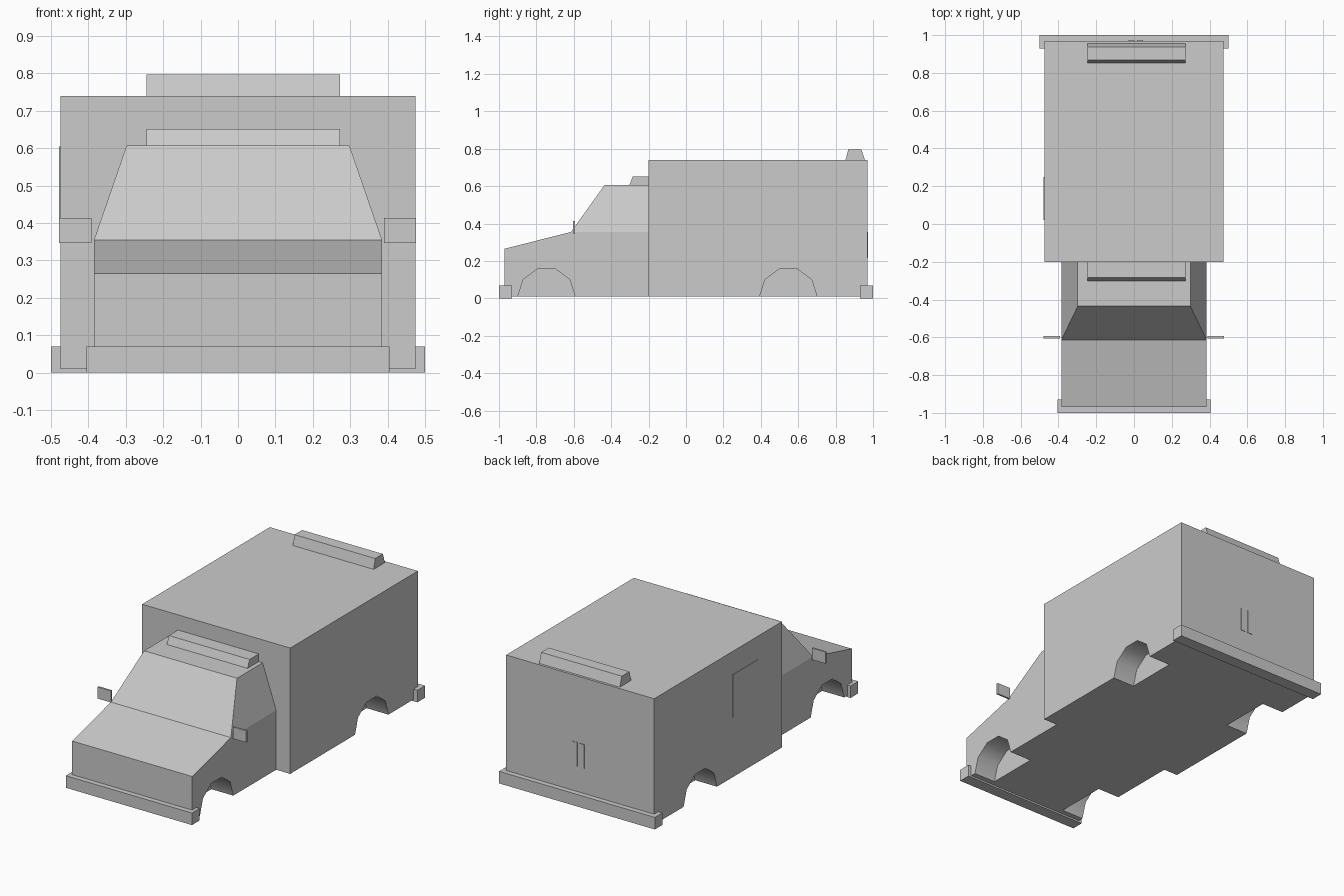
import bpy
import bmesh

cube = bpy.data.objects.get("Cube")
if cube:
    bpy.data.objects.remove(cube, do_unlink=True)

# Single body colour
grey = bpy.data.materials.new("body grey")
grey.use_nodes = True
colour = (0.6, 0.6, 0.6, 1)
grey.diffuse_color = colour
grey.node_tree.nodes["Principled BSDF"].inputs["Base Color"].default_value = colour


def prism(name, profile, x0, x1, x_top=None):
    """Extrude a (y, z) profile from x0 to x1; x_top narrows the highest points."""
    bm = bmesh.new()
    high = max(z for y, z in profile)
    ends = []
    for x, side in ((x0, -1), (x1, 1)):
        ends.append([bm.verts.new((side * x_top if x_top and z == high else x, y, z))
                     for y, z in profile])
    bm.faces.new(ends[0])
    bm.faces.new(ends[1][::-1])
    n = len(profile)
    for i in range(n):
        j = (i + 1) % n
        bm.faces.new((ends[0][i], ends[0][j], ends[1][j], ends[1][i]))
    bmesh.ops.recalc_face_normals(bm, faces=bm.faces)
    mesh = bpy.data.meshes.new(name)
    bm.to_mesh(mesh)
    bm.free()
    mesh.materials.append(grey)
    obj = bpy.data.objects.new(name, mesh)
    bpy.context.collection.objects.link(obj)
    return obj


def box(name, x0, x1, y0, y1, z0, z1):
    return prism(name, [(y0, z0), (y0, z1), (y1, z1), (y1, z0)], x0, x1)


def cut_wheel_wells(body, y, half_width, depth=0.14):
    """Cut a rounded well into both sides of the body around the axle at y."""
    half_arch = [(0.158, -0.05), (0.153, 0.01), (0.125, 0.1), (0.047, 0.158)]
    arch = [(y - a, z) for a, z in half_arch] + [(y + a, z) for a, z in half_arch[::-1]]
    for side in (-1, 1):
        xs = sorted((side * (half_width - depth), side * (half_width + 0.1)))
        cutter = prism("well_cutter", arch, *xs)
        cutter.hide_render = True
        mod = body.modifiers.new("wheel_well", 'BOOLEAN')
        mod.operation = 'DIFFERENCE'
        mod.solver = 'EXACT'
        mod.object = cutter
        bpy.context.view_layer.objects.active = body
        bpy.ops.object.modifier_apply(modifier=mod.name)
        bpy.data.objects.remove(cutter, do_unlink=True)
    # Only the curved roofs of the wells are smooth
    for face in body.data.polygons:
        face.use_smooth = face.normal.z < -0.1 and face.center.z > 0.02


# Cargo body and cab
cargo = box("cargo_body", -0.475, 0.475, -0.2, 0.97, 0.01, 0.74)
cut_wheel_wells(cargo, 0.547, 0.475)

hood = prism("cab_lower", [(-0.97, 0.01), (-0.97, 0.265), (-0.615, 0.355),
                           (-0.2, 0.355), (-0.2, 0.01)], -0.385, 0.385)
cut_wheel_wells(hood, -0.746, 0.385)

prism("cab_upper", [(-0.615, 0.355), (-0.435, 0.607), (-0.2, 0.607), (-0.2, 0.355)],
      -0.385, 0.385, x_top=0.298)

# Bumpers
box("front_bumper", -0.405, 0.405, -1, -0.93, 0, 0.07)
box("rear_bumper", -0.5, 0.5, 0.93, 1, 0, 0.07)

# Roof light bars
prism("front_light_bar", [(-0.302, 0.607), (-0.284, 0.652), (-0.2, 0.652), (-0.2, 0.607)],
      -0.245, 0.273)
prism("rear_light_bar", [(0.853, 0.74), (0.868, 0.797), (0.938, 0.797), (0.956, 0.74)],
      -0.245, 0.273)

# Side mirrors
for name, x in (("right_mirror", -0.435), ("left_mirror", 0.433)):
    box(name, x - 0.043, x + 0.043, -0.605, -0.594, 0.347, 0.414)

# Side window and rear door handles, as thin plates
box("side_window", -0.478, -0.475, 0.02, 0.25, 0.355, 0.605)
for name, x in (("left_door_handle", 0.032), ("right_door_handle", -0.013)):
    box(name, x - 0.015, x + 0.015, 0.97, 0.973, 0.217, 0.355)
